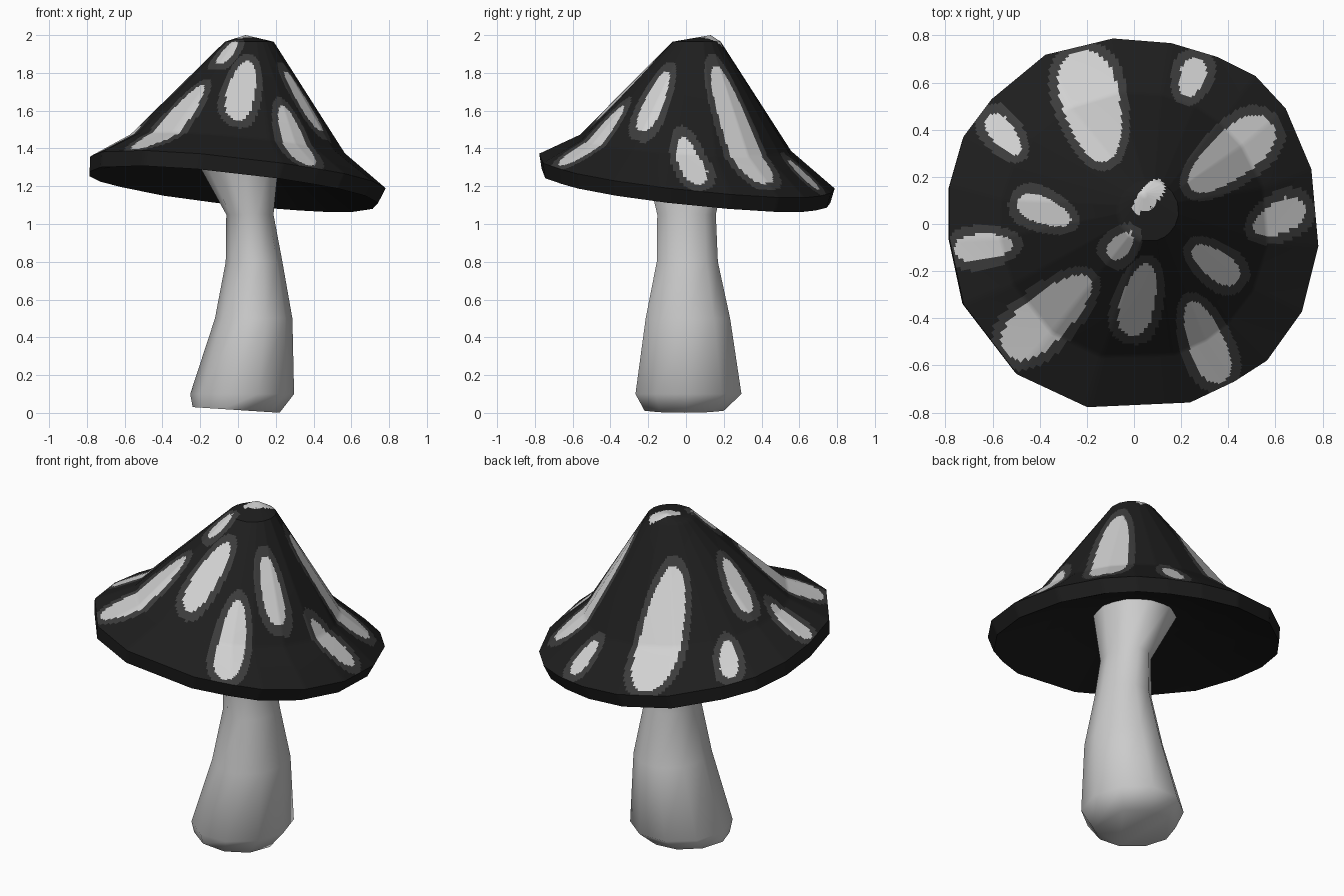
import bpy, bmesh, math
from mathutils import Vector

if "Cube" in bpy.data.objects:
    bpy.data.objects.remove(bpy.data.objects["Cube"])


def material(name, v):
    m = bpy.data.materials.new(name)
    m.diffuse_color = (v, v, v, 1)
    m.use_nodes = True
    m.node_tree.nodes["Principled BSDF"].inputs["Base Color"].default_value = m.diffuse_color
    return m


cap_black = material("cap black", 0.013)
halo_grey = material("halo dark grey", 0.045)
spot_grey = material("spot light grey", 0.64)
stem_grey = material("stem grey", 0.60)


def loft(name, rings, mats, angle, close=()):
    """Skin a stack of equal-length rings; close caps the listed ring ends."""
    bm = bmesh.new()
    rows = [[bm.verts.new(p) for p in ring] for ring in rings]
    n = len(rows[0])
    for a, b in zip(rows, rows[1:]):
        for i in range(n):
            j = (i + 1) % n
            bm.faces.new((a[i], a[j], b[j], b[i]))
    for k in close:
        bm.faces.new(rows[k])
    bmesh.ops.remove_doubles(bm, verts=bm.verts, dist=0.0005)
    bmesh.ops.recalc_face_normals(bm, faces=bm.faces)
    me = bpy.data.meshes.new(name)
    bm.to_mesh(me)
    bm.free()
    for m in mats:
        me.materials.append(m)
    ob = bpy.data.objects.new(name, me)
    bpy.context.collection.objects.link(ob)
    bpy.ops.object.select_all(action='DESELECT')
    ob.select_set(True)
    bpy.context.view_layer.objects.active = ob
    bpy.ops.object.shade_smooth_by_angle(angle=math.radians(angle))
    return ob


# --- Stem: ten-sided, leaning, flared at both ends (z, cx, rx, cy, ry)
stem_profile = [(0.015, -0.01, 0.23, -0.01, 0.22), (0.10, 0.022, 0.275, 0.013, 0.295),
                (0.50, 0.083, 0.205, 0.010, 0.235), (0.80, 0.085, 0.150, 0.007, 0.170),
                (1.05, 0.063, 0.125, 0.003, 0.163), (1.37, -0.01, 0.23, 0.0, 0.24)]
stem_rings = []
for k, (z, cx, rx, cy, ry) in enumerate(stem_profile):
    tilt = 0.065 if k == 0 else 0
    ring = []
    for i in range(10):
        a = math.tau * i / 10
        x, y = cx + rx * math.cos(a), cy + ry * math.sin(a)
        ring.append((x, y, z - tilt * x))
    stem_rings.append(ring)
loft("stem", stem_rings, [stem_grey], 60, close=(0, -1))

# --- Cap: uneven rim outline seen from above
outline = [(0.79, -0.10), (0.76, 0.23), (0.65, 0.49), (0.52, 0.63), (0.36, 0.71),
           (0.16, 0.77), (-0.09, 0.79), (-0.38, 0.72), (-0.61, 0.53), (-0.73, 0.37),
           (-0.79, 0.16), (-0.79, -0.07), (-0.73, -0.35), (-0.50, -0.65),
           (-0.20, -0.79), (0.24, -0.77), (0.43, -0.68), (0.57, -0.59), (0.72, -0.38)]


def fine(points, steps=16):
    out = []
    for i, p in enumerate(points):
        q = points[(i + 1) % len(points)]
        out += [Vector(p).lerp(Vector(q), s / steps) for s in range(steps)]
    return out


def cap_ring(cx, cy, r, z, sx, sy, round_ring=True):
    """One tilted ring: either circular or a scaled copy of the rim outline."""
    pts = []
    for p in outline:
        d = Vector(p).normalized() if round_ring else Vector(p)
        x, y = cx + r * d.x, cy + r * d.y
        pts.append((x, y, z + sx * x + sy * y))
    return fine(pts)


under_centre = cap_ring(0.0, 0, 0.20, 1.36, -0.05, -0.05)
under_mid = cap_ring(0, 0, 0.50, 1.285, -0.09, -0.09)
rim_low = cap_ring(-0.022, 0, 0.967, 1.183, -0.11, -0.11, False)
rim_high = cap_ring(0, 0.005, 0.99, 1.265, -0.11, -0.11, False)
shoulder = cap_ring(0, -0.01, 0.57, 1.42, -0.09, -0.07)
crown = cap_ring(0.06, 0.055, 0.13, 1.965, 0, 0)
tip = [Vector((0.04, 0.13, 2.0))] * len(crown)


def between(a, b, steps):
    return [[p.lerp(q, s / steps) for p, q in zip(a, b)] for s in range(steps)]


cap_rings = ([under_centre, under_mid, rim_low] + between(rim_high, shoulder, 22)
             + between(shoulder, crown, 46) + between(crown, tip, 8) + [tip])
cap = loft("cap", cap_rings, [cap_black, halo_grey, spot_grey], 35, close=(0,))

# --- Spots seen from above: outer end, inner end, half width
spots = [((-0.235, 0.73), (-0.12, 0.265), 0.12), ((0.27, 0.70), (0.22, 0.54), 0.052),
         ((-0.615, 0.46), (-0.49, 0.30), 0.05), ((-0.49, 0.10), (-0.27, 0.01), 0.055),
         ((-0.76, -0.11), (-0.51, -0.085), 0.055), ((-0.54, -0.55), (-0.19, -0.23), 0.10),
         ((-0.02, -0.47), (0.06, -0.17), 0.07), ((0.37, -0.67), (0.24, -0.33), 0.075),
         ((0.44, -0.24), (0.25, -0.10), 0.058), ((0.72, 0.08), (0.51, -0.03), 0.065),
         ((0.58, 0.43), (0.24, 0.15), 0.098), ((-0.10, -0.14), (-0.01, -0.04), 0.042),
         ((0.12, 0.18), (0.0, 0.05), 0.04)]


def inside(c, spot, margin):
    outer, inner, w = Vector(spot[0]), Vector(spot[1]), spot[2]
    half = (outer - inner) / 2
    axis = half.normalized()
    d = c - (outer + inner) / 2
    u = d.dot(axis) / (half.length + margin)
    v = d.dot(Vector((-axis.y, axis.x))) / ((w + margin) * (1 + 0.2 * u))
    return abs(u) ** 2.3 + abs(v) ** 2.3 < 1


for f in cap.data.polygons:
    if f.normal.z < 0.15:
        continue
    c = f.center.xy
    if any(inside(c, s, 0) for s in spots):
        f.material_index = 2
    elif any(inside(c, s, 0.038) for s in spots[:-1]):
        f.material_index = 1
